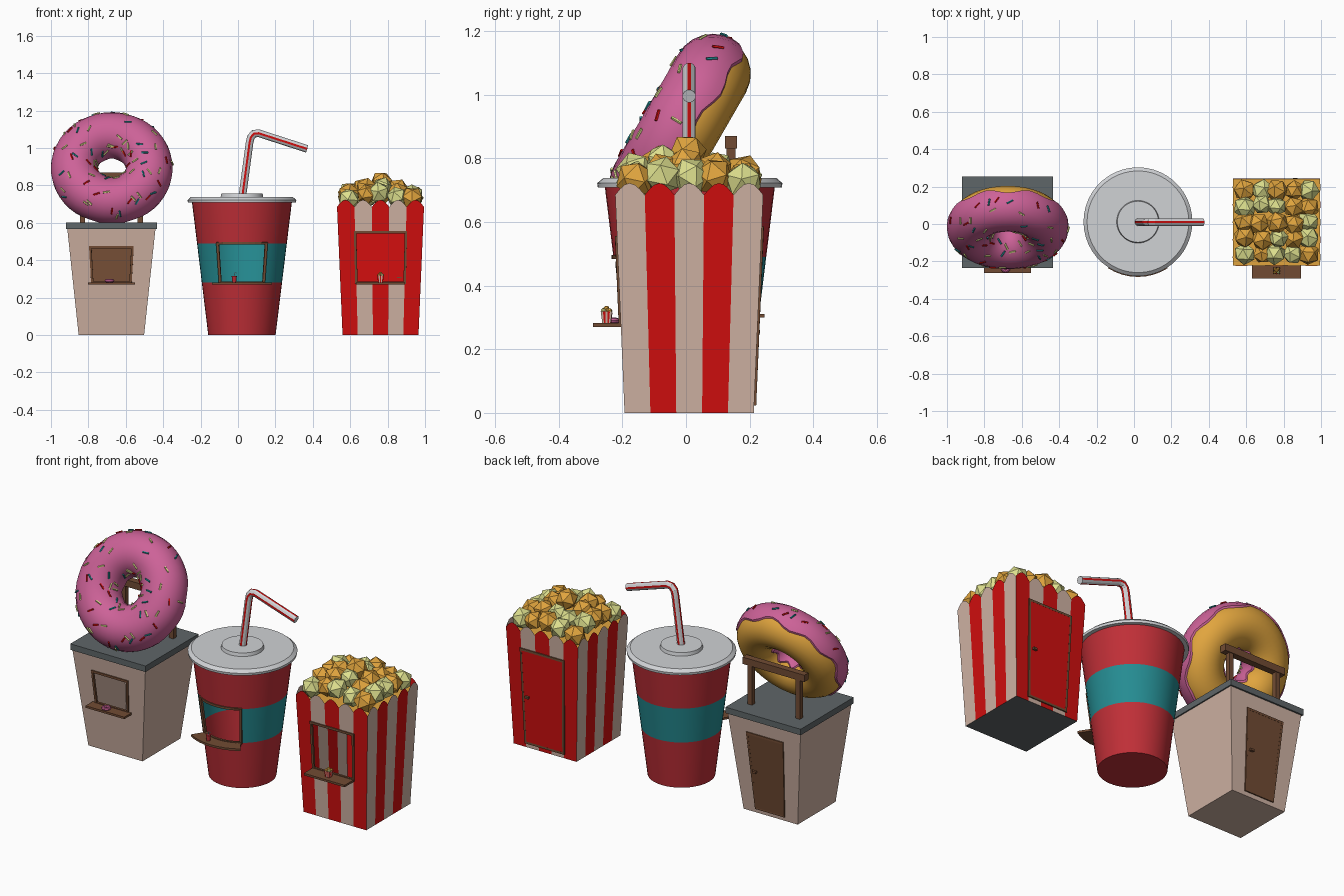
import bpy, bmesh, math, random
from mathutils import Vector, Matrix

if "Cube" in bpy.data.objects:
    bpy.data.objects.remove(bpy.data.objects["Cube"])

random.seed(4)
pi, sin, cos = math.pi, math.sin, math.cos


def mat(name, *rgb):
    m = bpy.data.materials.new(name)
    m.diffuse_color = [((c / 255 + 0.055) / 1.055) ** 2.4 if c > 10 else c / 3294 for c in rgb] + [1]
    m.use_nodes = True
    m.node_tree.nodes["Principled BSDF"].inputs["Base Color"].default_value = m.diffuse_color
    return m


BEIGE, PINK = mat("beige", 207, 178, 163), mat("pink icing", 205, 98, 152)
GOLD, PALE = mat("golden dough", 225, 165, 62), mat("pale yellow", 222, 224, 142)
RED, CUP = mat("bright red", 208, 14, 14), mat("cup red", 192, 47, 55)
TEAL, WHITE = mat("teal", 37, 140, 146), mat("light grey", 208, 210, 213)
GREY, BROWN = mat("dark grey", 95, 102, 104), mat("brown", 113, 75, 51)


def obj(name, bm, mats, matrix=None, smooth=False):
    me = bpy.data.meshes.new(name)
    bm.to_mesh(me)
    bm.free()
    for m in mats:
        me.materials.append(m)
    o = bpy.data.objects.new(name, me)
    bpy.context.collection.objects.link(o)
    if matrix:
        o.matrix_world = matrix
    if smooth:
        bpy.ops.object.select_all(action='DESELECT')
        o.select_set(True)
        bpy.context.view_layer.objects.active = o
        bpy.ops.object.shade_smooth_by_angle(angle=math.radians(40))
    return o


def box(name, x0, x1, y0, y1, z0, z1, m):
    bm = bmesh.new()
    bmesh.ops.create_cube(bm, size=1)
    for v in bm.verts:
        v.co = ((x0 + x1) / 2 + v.co.x * (x1 - x0), (y0 + y1) / 2 + v.co.y * (y1 - y0),
                (z0 + z1) / 2 + v.co.z * (z1 - z0))
    return obj(name, bm, [m])


def prism(name, pts, offset, m):
    """Flat outline extruded along an offset vector."""
    bm = bmesh.new()
    a = [bm.verts.new(p) for p in pts]
    b = [bm.verts.new(Vector(p) + Vector(offset)) for p in pts]
    bm.faces.new(a)
    bm.faces.new(b[::-1])
    for i in range(len(a)):
        bm.faces.new((a[i - 1], a[i], b[i], b[i - 1]))
    bmesh.ops.recalc_face_normals(bm, faces=bm.faces)
    return obj(name, bm, [m])


def grid(name, us, zs, pos, mats, pick=lambda u, z: 0, holes=(), top=None, smooth=False, matrix=None):
    """Sheet over (u, z), with open holes and a material rule."""
    bm = bmesh.new()
    vs = [[bm.verts.new(pos(u, top(u) if top and z == zs[-1] else z)) for z in zs] for u in us]
    for i in range(len(us) - 1):
        for j in range(len(zs) - 1):
            u, z = (us[i] + us[i + 1]) / 2, (zs[j] + zs[j + 1]) / 2
            if any(a < u < b and c < z < d for a, b, c, d in holes):
                continue
            f = bm.faces.new((vs[i][j], vs[i + 1][j], vs[i + 1][j + 1], vs[i][j + 1]))
            f.material_index = pick(u, z)
    bmesh.ops.remove_doubles(bm, verts=bm.verts, dist=1e-5)
    bmesh.ops.delete(bm, geom=[v for v in bm.verts if not v.link_faces], context='VERTS')
    return obj(name, bm, mats, matrix, smooth)


def lathe(name, profile, c, mats, n=44, smooth=True):
    pos = lambda a, k: (c[0] + profile[int(k)][0] * cos(a), c[1] + profile[int(k)][0] * sin(a), profile[int(k)][1])
    return grid(name, [i * 2 * pi / n for i in range(n + 1)], list(range(len(profile))), pos, mats, smooth=smooth)


def tube(name, pts, r, ref, mats, sides=4, closed=False, pick=lambda k: 0):
    """Mitred sweep of a regular section along a path."""
    bm, pts, ref, rings = bmesh.new(), [Vector(p) for p in pts], Vector(ref), []
    n = len(pts)
    for i, p in enumerate(pts):
        d1 = (p - pts[i - 1]) if closed or i else pts[1] - p
        d2 = (pts[(i + 1) % n] - p) if closed or i < n - 1 else d1
        d1, d2 = d1.normalized(), d2.normalized()
        t = (d1 + d2).normalized()
        s = t.cross(ref).normalized()
        up, k = s.cross(t), 1 / max(0.5, t.dot(d1))
        angs = [(j + 0.5) * 2 * pi / sides for j in range(sides)]
        rings.append([bm.verts.new(p + s * r * k * cos(a) + up * r * sin(a)) for a in angs])
    for i in range(n if closed else n - 1):
        a, b = rings[i], rings[(i + 1) % n]
        for j in range(sides):
            bm.faces.new((a[j - 1], a[j], b[j], b[j - 1])).material_index = pick(j)
    if not closed:
        bm.faces.new(rings[0])
        bm.faces.new(rings[-1])
    bmesh.ops.recalc_face_normals(bm, faces=bm.faces)
    return obj(name, bm, mats)


def square_pos(cx, cy, h0, h1, H, zb=0):
    """Tapered square tower: u 0-1 front, 1-2 right, 2-3 back, 3-4 left."""
    def pos(u, z):
        k = min(int(u), 3)
        h = h0 + (h1 - h0) * (z - zb) / H
        p = Matrix.Rotation(k * pi / 2, 3, 'Z') @ Vector((h * (2 * (u - k) - 1), -h, z))
        return p + Vector((cx, cy, 0))
    return pos


def frame(name, pos, u0, u1, z0, z1, steps=1):
    low = [u0 + (u1 - u0) * i / steps for i in range(steps + 1)]
    pts = [pos(u, z0) for u in low] + [pos(u, z1) for u in low[::-1]]
    tube(name, pts, 0.009, (0, -1, 0), [BROWN], closed=True)


def door(name, pos, u0, u1, z0, z1, m):
    pts = [pos(u0, z0), pos(u1, z0), pos(u1, z1), pos(u0, z1)]
    prism(name, pts, (0, 0.006, 0), m)
    frame(name + "_frame", pos, u0, u1, z0, z1)
    x, y, z = pos(u0 + (u1 - u0) * 0.1, (z0 + z1) / 2)
    box(name + "_handle", x - 0.015, x + 0.008, y, y + 0.02, z - 0.006, z + 0.006, BROWN)


def kernels(name, items):
    bm = bmesh.new()
    for i, (p, r) in enumerate(items):
        rot = Matrix.Rotation(random.uniform(0, 6), 4, (random.random(), random.random(), 1))
        res = bmesh.ops.create_icosphere(bm, subdivisions=1, radius=r, matrix=Matrix.Translation(p) @ rot)
        k = int(random.random() < 0.5)
        for f in {f for v in res['verts'] for f in v.link_faces}:
            f.material_index = k
    obj(name, bm, [GOLD, PALE])


# --- Donut stand: hollow booth, window, door, roof ---
X, Y = -0.677, 0.01
P = square_pos(X, Y, 0.175, 0.236, 0.57)
grid("donut_booth", [k + t for k in range(4) for t in (0, .25, .75)] + [4], [0, .03, .28, .47, .48, .57], P,
     [BEIGE], holes=[(.25, .75, .28, .47), (2.25, 2.75, .03, .48)])
prism("donut_booth_floor", [P(k, 0) for k in range(4)], (0, 0, .004), BEIGE)
frame("donut_window_frame", P, .25, .75, .28, .47)
door("donut_door", P, 2.25, 2.75, .03, .48, BROWN)
box("donut_roof", X - .243, X + .243, Y - .245, Y + .245, .567, .602, GREY)
box("donut_shelf", X - .125, X + .125, -.262, -.185, .27, .282, BROWN)
for s in (-1, 1):
    box("donut_post", X + s * .155 - .014, X + s * .155 + .014, .128, .156, .6, .84, BROWN)
box("donut_beam", X - .2, X + .2, .122, .16, .83, .87, BROWN)

# --- Giant donut: dough ring, wavy icing, sprinkles ---
R = 0.2
M = Matrix.Translation((X + .002, -.015, .892)) @ Matrix.Rotation(math.radians(60), 4, 'X')


def ring(u, v, r, R=R):
    return Vector(((R + r * cos(v)) * cos(u), (R + r * cos(v)) * sin(u), r * sin(v)))


def icing(u, t):
    lo = -.42 + .11 * sin(9 * u) + .05 * sin(5 * u)
    hi = pi + .4 + .1 * sin(7 * u)
    return ring(u, lo + (hi - lo) * t, .116 if t in (0, 1) else .126)


around = [i * 2 * pi / 48 for i in range(49)]
grid("donut_dough", around, [i * 2 * pi / 20 for i in range(21)], lambda u, v: ring(u, v, .119), [GOLD],
     smooth=True, matrix=M)
grid("donut_icing", around, [0, .02] + [i / 14 for i in range(1, 14)] + [.98, 1], icing, [PINK], smooth=True, matrix=M)
bm = bmesh.new()
for i in range(75):
    u, v = i * 2.39996, random.uniform(.1, pi - .3)
    n = (ring(u, v, 1) - ring(u, v, 0)).normalized()
    t = Matrix.Rotation(random.uniform(0, pi), 3, n) @ Vector((-sin(u), cos(u), 0))
    res = bmesh.ops.create_cone(bm, cap_ends=True, segments=5, radius1=.005, radius2=.005, depth=.036,
                                matrix=Matrix.Translation(ring(u, v, .127)) @ t.to_track_quat('Z', 'Y').to_matrix().to_4x4())
    for f in {f for w in res['verts'] for f in w.link_faces}:
        f.material_index = (0, 1, 2, 2)[i % 4]
obj("donut_sprinkles", bm, [RED, TEAL, PALE], M)
grid("small_donut", around[::4], [i * pi / 4 for i in range(9)], lambda u, v: ring(u, v, .009, .017), [PINK],
     smooth=True, matrix=Matrix.Translation((X - .01, -.235, .29)))

# --- Drink cup: hollow wall with teal band, window and curved shelf ---
CX, CY = 0.021, 0.012
step = 2 * pi / 44


def cup(a, z):
    r = .18 + .087 * z / .71
    return Vector((CX + r * cos(a), CY + r * sin(a), z))


a0, a1 = -pi / 2 - 4 * step, -pi / 2 + 4 * step
grid("cup_wall", [-pi / 2 + (i - 22) * step for i in range(45)], [0, .28, .49, .71], cup, [CUP, TEAL],
     lambda u, z: int(.28 < z < .49), [(a0, a1, .28, .49)], smooth=True)
prism("cup_floor", [cup(i * step, 0) for i in range(44)], (0, 0, .004), CUP)
frame("cup_window_frame", cup, a0, a1, .28, .49, 8)
arc = [a0 + i * step for i in range(9)]
outline = [(CX + .21 * cos(a), CY + .21 * sin(a), .27) for a in arc]
outline += [(CX + .295 * cos(a), CY + .295 * sin(a), .27) for a in arc[::-1]]
prism("cup_shelf", outline, (0, 0, .012), BROWN)
lathe("cup_lid", [(0, .708), (.289, .708), (.291, .722), (.272, .738), (.114, .738), (.11, .757), (0, .757)],
      (CX, CY), [WHITE])
tube("straw", [(.023, .01, .74), (.062, .01, 1.03), (.069, .01, 1.058), (.085, .01, 1.076), (.11, .01, 1.079),
               (.37, .01, .995)], .021, (0, 1, 0), [WHITE, RED], 12, pick=lambda k: int(k % 3 == 0))
lathe("small_cup", [(0, .282), (.01, .282), (.014, .315), (0, .315)], (-.02, -.245), [CUP], 12)
tube("small_straw", [(-.02, -.245, .31), (-.018, -.245, .334), (-.006, -.245, .331)], .002, (0, 1, 0), [WHITE])

# --- Popcorn box: striped hollow wall with scalloped rim ---
X, Y = 0.762, 0.01
P = square_pos(X, Y, .203, .234, .72)
stripe = lambda u, z: (int(u % 1 * 5) + int(u)) % 2
grid("popcorn_box", [i / 30 for i in range(121)], [0, .03, .28, .55, .58, .72], P, [RED, BEIGE], stripe,
     [(.2, .8, .28, .55), (2.2, 2.8, .03, .58)], top=lambda u: .685 + .037 * abs(sin(5 * pi * u)))
prism("popcorn_floor", [P(k, 0) for k in range(4)], (0, 0, .004), GREY)
prism("popcorn_bed", [P(k, .665) for k in range(4)], (0, 0, .004), GOLD)
frame("popcorn_window_frame", P, .2, .8, .28, .55)
door("popcorn_door", P, 2.2, 2.8, .03, .58, RED)
box("popcorn_shelf", X - .132, X + .132, -.292, -.195, .27, .282, BROWN)
pile = []
for i in range(-2, 3):
    for j in range(-2, 3):
        x, y = [k * .085 + (random.uniform(-.012, .012) if abs(k) < 2 else 0) for k in (i, j)]
        z = .73 + .08 * max(0, 1 - math.hypot(x, y) / .24) + random.uniform(-.012, .012)
        pile.append(((X + x, Y + y, z), random.uniform(.054, .063)))
kernels("popcorn_kernels", pile)

# --- Small popcorn box on the shelf ---
S = square_pos(X, -.25, .013, .018, .036, .282)
grid("small_popcorn_box", [i / 5 for i in range(21)], [.282, .318], S, [RED, BEIGE], stripe)
kernels("small_popcorn_kernels", [((X + x, -.25 + y, .32 + z), .01) for x, y, z in
                                  ((-.009, -.009, 0), (.009, -.009, 0), (-.009, .009, 0), (.009, .009, 0), (0, 0, .008))])
